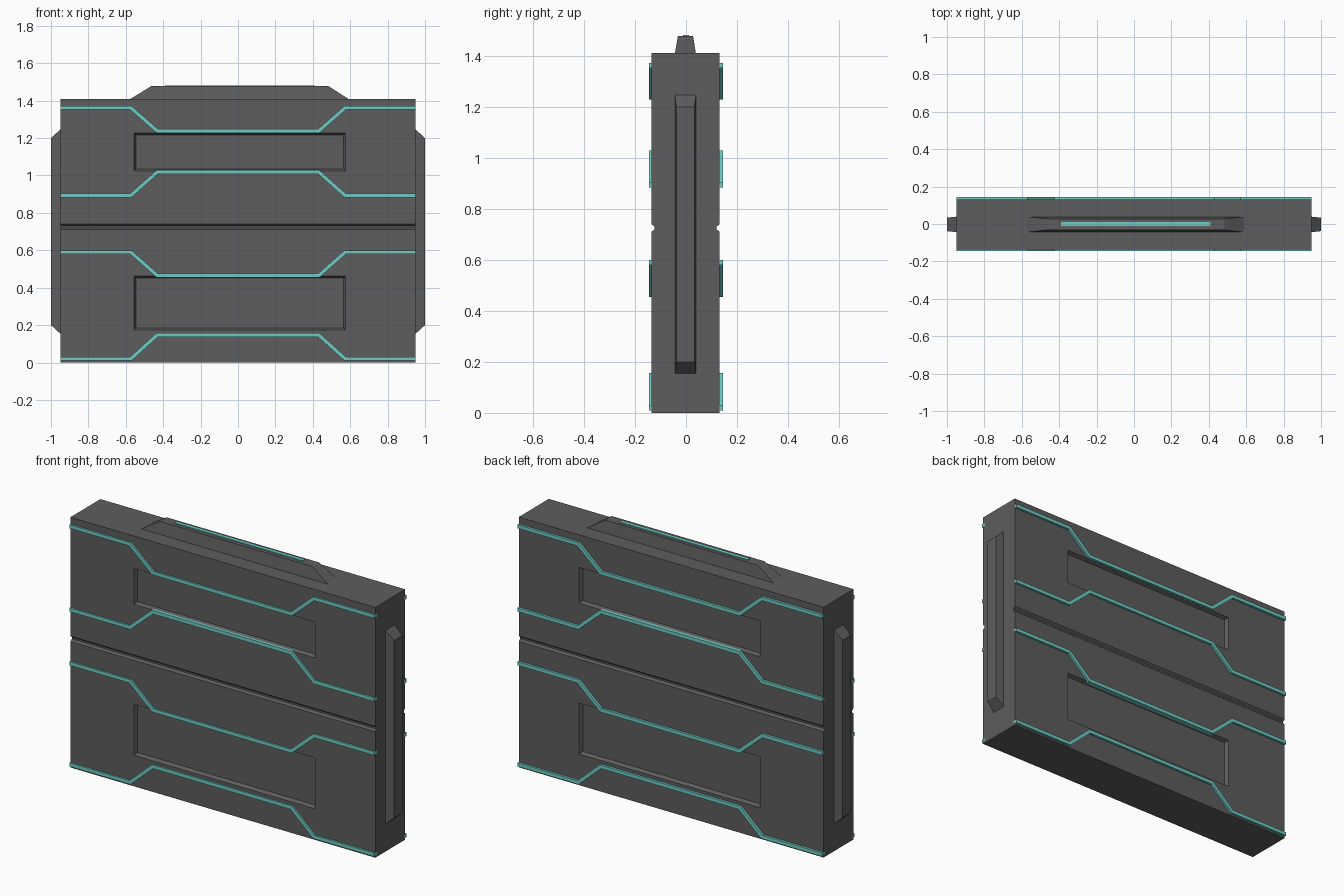
import bpy, bmesh
from mathutils import Vector

if "Cube" in bpy.data.objects:
    bpy.data.objects.remove(bpy.data.objects["Cube"])


def material(name, rgb):
    m = bpy.data.materials.new(name)
    m.diffuse_color = (*rgb, 1)
    m.use_nodes = True
    m.node_tree.nodes["Principled BSDF"].inputs["Base Color"].default_value = m.diffuse_color
    return m


DARK = material("dark_grey", (0.11, 0.11, 0.11))
TEAL = material("teal", (0.16, 0.60, 0.56))


def loft(name, rings, mat=DARK):
    """Closed solid between two rings with the same point count."""
    bm = bmesh.new()
    a, b = [[bm.verts.new(p) for p in r] for r in rings]
    n = len(a)
    bm.faces.new(a)
    bm.faces.new(b)
    for i in range(n):
        j = (i + 1) % n
        bm.faces.new((a[i], a[j], b[j], b[i]))
    bmesh.ops.recalc_face_normals(bm, faces=bm.faces[:])
    me = bpy.data.meshes.new(name)
    bm.to_mesh(me)
    bm.free()
    ob = bpy.data.objects.new(name, me)
    bpy.context.collection.objects.link(ob)
    me.materials.append(mat)
    return ob


def rect(axis, level, u0, u1, v0, v1):
    """Rectangle across the given axis (the other two axes in xyz order)."""
    pts = []
    for u, v in ((u0, v0), (u1, v0), (u1, v1), (u0, v1)):
        p = [u, v]
        p.insert(axis, level)
        pts.append(p)
    return pts


def cut(target, cutter):
    mod = target.modifiers.new("cut", "BOOLEAN")
    mod.operation = "DIFFERENCE"
    mod.solver = "EXACT"
    mod.object = cutter
    bpy.context.view_layer.objects.active = target
    bpy.ops.object.modifier_apply(modifier=mod.name)
    bpy.data.objects.remove(cutter, do_unlink=True)


# main slab
Y_FACE = {-1: -0.135, 1: 0.132}
body = loft("body", [rect(1, Y_FACE[-1], -0.95, 0.95, 0, 1.41),
                     rect(1, Y_FACE[1], -0.95, 0.95, 0, 1.41)])

# sloped recesses and the centre groove, on both faces
DEPTH = 0.02
for s, y in Y_FACE.items():
    for x0, x1, z0, z1, d in ((-0.555, 0.575, 0.175, 0.462, DEPTH),
                              (-0.555, 0.575, 1.025, 1.227, DEPTH),
                              (-1.2, 1.2, 0.71, 0.74, 0.012)):
        t = 0.01
        cut(body, loft("recess_cutter", [
            rect(1, y + s * d, x0 - t, x1 + t, z0 - t, z1 + t),
            rect(1, y - s * d, x0 + t, x1 - t, z0 + t, z1 - t)]))

# side rails
for s, side in ((-1, "left"), (1, "right")):
    loft(side + "_rail", [rect(0, s * 0.94, -0.045, 0.04, 0.145, 1.255),
                          rect(0, s * 1.0, -0.038, 0.034, 0.2, 1.2)])

# top rail with a light strip
loft("top_rail", [rect(2, 1.40, -0.59, 0.605, -0.045, 0.04),
                  rect(2, 1.477, -0.465, 0.485, -0.032, 0.028)])
loft("top_light", [rect(2, 1.465, -0.39, 0.41, -0.011, 0.011),
                   rect(2, 1.482, -0.39, 0.41, -0.011, 0.011)], TEAL)

# stepped light strips on both faces: outer height, middle height
for i, (zo, zm) in enumerate(((0.02, 0.147), (0.59, 0.465),
                              (0.893, 1.018), (1.362, 1.238))):
    path = [(-0.95, zo), (-0.573, zo), (-0.432, zm),
            (0.432, zm), (0.573, zo), (0.95, zo)]
    h = 0.010
    shift = 0.004 if zm > zo else -0.004    # mitres the sloped part
    xs = [0, shift, shift, -shift, -shift, 0]
    low = [(x + k, z - h) for (x, z), k in zip(path, xs)]
    high = [(x - k, z + h) for (x, z), k in zip(path, xs)]
    outline = low + high[::-1]
    for s, face in ((-1, "front"), (1, "back")):
        ys = (s * 0.12, s * 0.145)
        loft(f"{face}_light_strip_{i + 1}",
             [[(x, y, z) for x, z in outline] for y in ys], TEAL)
